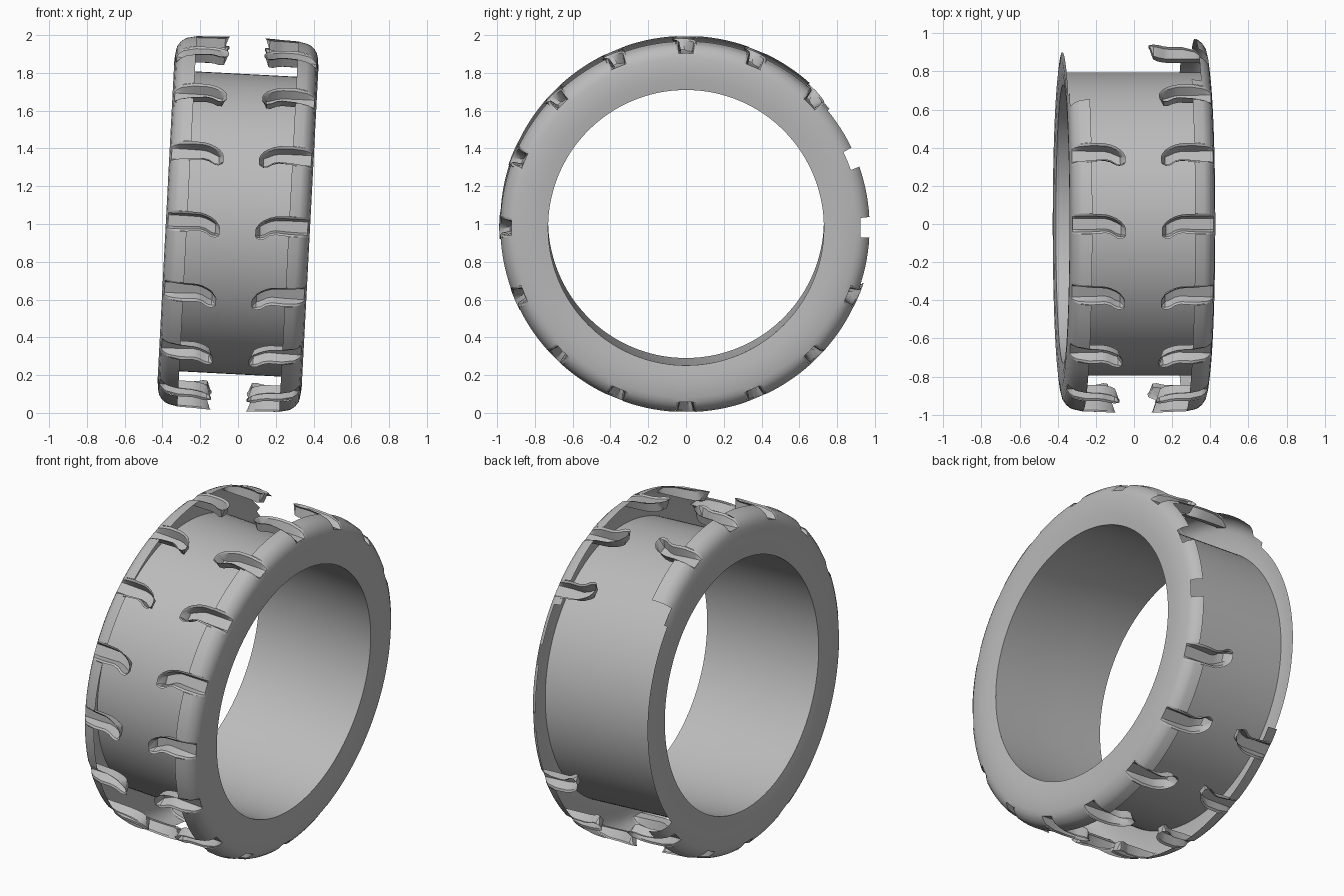
import bpy, bmesh, math

cube = bpy.data.objects.get("Cube")
if cube:
    bpy.data.objects.remove(cube)

TILT = math.radians(3)
PITCH = 22.5          # angle between grooves
HALF_CUT = 3.2        # half angle of a groove mouth
FLOOR = 0.925         # radius of the groove floor

grey = bpy.data.materials.new("rubber_grey")
grey.use_nodes = True
grey.diffuse_color = (0.5, 0.5, 0.5, 1)
bsdf = grey.node_tree.nodes["Principled BSDF"]
bsdf.inputs["Base Color"].default_value = (0.5, 0.5, 0.5, 1)
bsdf.inputs["Roughness"].default_value = 0.6

# Outer section of the tyre, (half width, radius) from bead to tread edge
SECTION = [(0.372, 0.73), (0.38, 0.79), (0.382, 0.85), (0.376, 0.9), (0.37, FLOOR),
           (0.355, 0.948), (0.335, 0.965), (0.32, 0.972), (0.27, 0.983)]


def point(x, r, degrees):
    """Angle runs from the back, over the top, to the front."""
    a = math.radians(degrees)
    return (x, r * math.cos(a), r * math.sin(a))


def finish(name, bm, angle=30):
    bmesh.ops.remove_doubles(bm, verts=bm.verts, dist=0.0001)
    bmesh.ops.recalc_face_normals(bm, faces=bm.faces)
    mesh = bpy.data.meshes.new(name)
    bm.to_mesh(mesh)
    bm.free()
    mesh.materials.append(grey)
    obj = bpy.data.objects.new(name, mesh)
    bpy.context.collection.objects.link(obj)
    obj.location.z = 1
    obj.rotation_euler.y = TILT
    bpy.ops.object.select_all(action="DESELECT")
    obj.select_set(True)
    bpy.context.view_layer.objects.active = obj
    bpy.ops.object.shade_smooth_by_angle(angle=math.radians(angle))
    return obj


def lathe(name, profile, angles, keep=lambda i, mid: True, angle=30):
    """Spin a profile round the x axis, leaving out the faces keep() rejects."""
    bm = bmesh.new()
    rings = [[bm.verts.new(point(x, r, a)) for x, r in profile] for a in angles]
    for j, ring in enumerate(rings):
        after = rings[(j + 1) % len(rings)]
        step = (angles[(j + 1) % len(angles)] - angles[j]) % 360
        mid = (angles[j] + step / 2 + 180) % 360 - 180
        for i in range(len(profile) - 1):
            if keep(i, mid):
                bm.faces.new((ring[i], ring[i + 1], after[i + 1], after[i]))
    loose = [v for v in bm.verts if not v.link_faces]
    bmesh.ops.delete(bm, geom=loose, context="VERTS")
    return finish(name, bm, angle)


def tread_radius(x):
    """Radius of the tread surface at a distance x from the middle."""
    if x <= SECTION[-1][0]:
        return 0.983 + 0.007 * (0.27 - x) / 0.2
    for (x0, r0), (x1, r1) in zip(SECTION[4:], SECTION[5:]):
        if x0 >= x >= x1:
            return r0 + (r1 - r0) * (x0 - x) / (x0 - x1)
    return FLOOR


# Groove plan: distance from middle, upper edge, lower edge, floor depth share
STATIONS = [(0.37, -0.055, 0.055, 1), (0.355, -0.055, 0.055, 1), (0.335, -0.055, 0.055, 1),
            (0.27, -0.054, 0.053, 1), (0.2, -0.05, 0.047, 1), (0.17, -0.042, 0.055, 1),
            (0.14, -0.028, 0.075, 1), (0.118, -0.012, 0.078, 0.9), (0.1, 0.01, 0.07, 0.1),
            (0.094, 0.025, 0.06, 0)]


def grooves(name, side, angles):
    """Trough shaped tread pockets with a sloping lip, open at the sidewall."""
    bm = bmesh.new()
    for centre in angles:
        rows = []
        for x, up, low, depth in STATIONS:
            top = tread_radius(x)
            bed = top + (min(FLOOR, top) - top) * depth
            lip = top + (bed - top) * 0.15
            w = (low - up) * 0.5
            cross = [(up, top), (up + w * 0.22, lip), (up + w * 0.42, bed),
                     (low - w * 0.42, bed), (low - w * 0.22, lip), (low, top)]
            rows.append([bm.verts.new(point(side * x, r, centre + math.degrees(t / 0.985)))
                         for t, r in cross])
        for a, b in zip(rows, rows[1:]):
            for i in range(len(a) - 1):
                bm.faces.new((a[i], a[i + 1], b[i + 1], b[i]))
    return finish(name, bm, 35)


# Angles round the wheel, with an exact step at each groove mouth
ROUND = []
for k in range(16):
    base = k * PITCH
    gap = (PITCH - 2 * HALF_CUT) / 7
    ROUND += [base - HALF_CUT, base] + [base + HALF_CUT + gap * n for n in range(7)]


def in_mouth(mid):
    return abs((mid + PITCH / 2) % PITCH - PITCH / 2) < HALF_CUT


def keep_left(i, mid):
    if i >= 4 and in_mouth(mid):
        return False
    return not (i >= 7 and -19 < mid < 40)       # tread edge trimmed at the back


def keep_right(i, mid):
    if i >= 4 and in_mouth(mid):
        return False
    return not (i >= 3 and -38 < mid < 43)       # shoulder open at the back


# Sidewalls with shoulders
lathe("left_sidewall", SECTION, ROUND, keep_left)
lathe("right_sidewall", [(-x, r) for x, r in SECTION], ROUND, keep_right)

# Tread grooves
every = [(k * PITCH + 180) % 360 - 180 for k in range(16)]
grooves("left_tread_grooves", 1, [a for a in every if not -10 < a < 30])
grooves("right_tread_grooves", -1, [a for a in every if not -40 < a < 50])

# Drum between the sidewalls
FINE = [n * 2.5 for n in range(144)]
lathe("outer_drum", [(-0.38, 0.795), (0.38, 0.795)], FINE)

# Inner lining with two shallow seams
lathe("inner_lining", [(-0.372, 0.73), (-0.12, 0.737), (0.12, 0.737), (0.372, 0.73)], FINE, angle=10)
